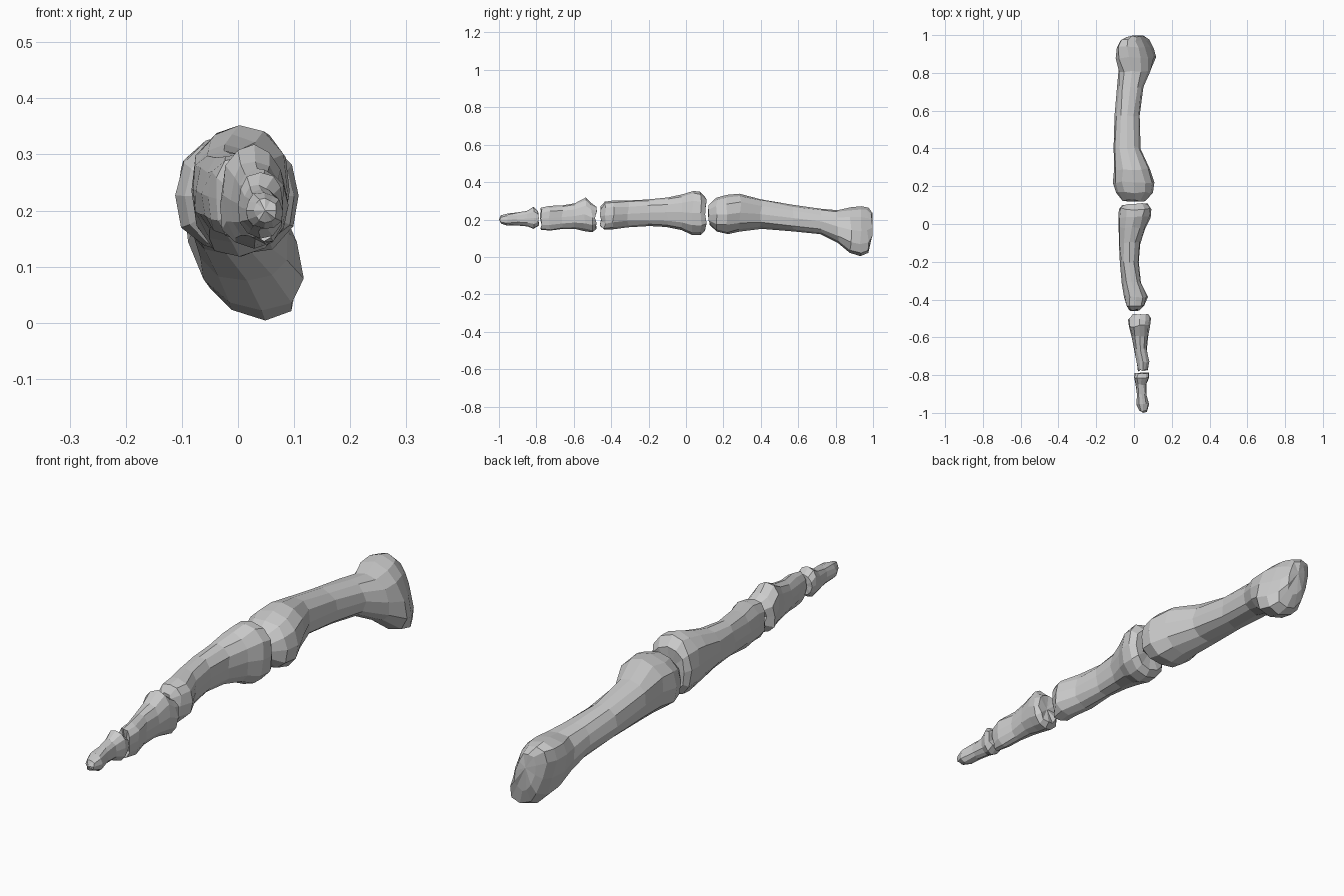
import bpy, bmesh, math, random

random.seed(4)
SIDES = 12


def power(v, p):
    return math.copysign(abs(v) ** p, v)


def bone(name, rings, start_tip, end_tip, shear=None, waist=None, jitter=0.004):
    """Loft rings of (y, x min, x max, z min, z max) and close both joint ends."""
    shear, waist = shear or {}, waist or {}
    bm = bmesh.new()
    loops = []
    for k, (y, x0, x1, z0, z1) in enumerate(rings):
        cx, cz, rx, rz = (x0 + x1) / 2, (z0 + z1) / 2, (x1 - x0) / 2, (z1 - z0) / 2
        loop = []
        for i in range(SIDES):
            a = 2 * math.pi * i / SIDES
            c, s = power(math.cos(a), 0.88), power(math.sin(a), 0.88)
            # waist pinches the sides into two lobes, shear leans the section
            px = cx + rx * c * (1 - waist.get(k, 0) * abs(c) ** 3) + shear.get(k, 0) * rz * s
            py = y + random.uniform(-1, 1) * jitter * 1.5
            pz = cz + rz * s
            if i % 3:
                px += random.uniform(-1, 1) * jitter
                pz += random.uniform(-1, 1) * jitter
            loop.append(bm.verts.new((px, py, pz)))
        loops.append(loop)
    for a, b in zip(loops, loops[1:]):
        for i in range(SIDES):
            j = (i + 1) % SIDES
            bm.faces.new((a[i], a[j], b[j], b[i]))
    for loop, tip in ((loops[0], start_tip), (loops[-1], end_tip)):
        v = bm.verts.new(tip)
        for i in range(SIDES):
            bm.faces.new((loop[i], loop[(i + 1) % SIDES], v))
    bmesh.ops.recalc_face_normals(bm, faces=bm.faces)
    mesh = bpy.data.meshes.new(name)
    bm.to_mesh(mesh)
    bm.free()
    ob = bpy.data.objects.new(name, mesh)
    bpy.context.collection.objects.link(ob)
    return ob


# Long base bone with a deep two-lobed head at the back
bone("base_bone", [
    (0.125, -0.06, 0.06, 0.17, 0.28),
    (0.165, -0.095, 0.10, 0.135, 0.317),
    (0.22, -0.112, 0.108, 0.122, 0.332),
    (0.29, -0.105, 0.085, 0.135, 0.338),
    (0.40, -0.108, 0.035, 0.15, 0.308),
    (0.57, -0.103, 0.03, 0.137, 0.278),
    (0.72, -0.09, 0.05, 0.122, 0.257),
    (0.81, -0.082, 0.088, 0.075, 0.25),
    (0.88, -0.094, 0.11, 0.022, 0.266),
    (0.935, -0.094, 0.106, 0.004, 0.271),
    (0.972, -0.073, 0.08, 0.022, 0.263),
    (0.992, -0.035, 0.045, 0.08, 0.235),
], (0.0, 0.118, 0.23), (0.0, 0.998, 0.18),
    shear={7: -0.15, 8: -0.28, 9: -0.32, 10: -0.3, 11: -0.2},
    waist={8: 0.05, 9: 0.2, 10: 0.2})

# Second bone
bone("middle_bone", [
    (-0.455, -0.03, 0.03, 0.165, 0.27),
    (-0.435, -0.045, 0.06, 0.147, 0.295),
    (-0.39, -0.053, 0.074, 0.148, 0.302),
    (-0.31, -0.065, 0.037, 0.158, 0.302),
    (-0.20, -0.075, 0.025, 0.165, 0.307),
    (-0.10, -0.08, 0.033, 0.16, 0.318),
    (-0.02, -0.081, 0.06, 0.143, 0.336),
    (0.035, -0.083, 0.088, 0.118, 0.352),
    (0.08, -0.08, 0.092, 0.118, 0.35),
    (0.105, -0.062, 0.075, 0.14, 0.315),
], (0.0, -0.45, 0.22), (0.0, 0.1, 0.23), waist={0: 0.1, 1: 0.12})

# Third bone with a raised spur at its joint
bone("outer_bone", [
    (-0.775, 0.018, 0.075, 0.145, 0.262),
    (-0.73, 0.01, 0.084, 0.141, 0.273),
    (-0.66, 0.0, 0.068, 0.15, 0.275),
    (-0.595, -0.013, 0.075, 0.15, 0.287),
    (-0.54, -0.027, 0.085, 0.138, 0.318),
    (-0.505, -0.032, 0.09, 0.132, 0.287),
    (-0.482, -0.01, 0.078, 0.15, 0.268),
], (0.045, -0.765, 0.2), (0.035, -0.487, 0.21), waist={0: 0.1, 1: 0.1})

# Small tip bone
bone("tip_bone", [
    (-0.99, 0.028, 0.068, 0.178, 0.222),
    (-0.955, 0.014, 0.08, 0.168, 0.232),
    (-0.90, 0.015, 0.066, 0.168, 0.238),
    (-0.85, 0.008, 0.065, 0.163, 0.246),
    (-0.812, 0.0, 0.08, 0.15, 0.268),
    (-0.788, 0.004, 0.078, 0.168, 0.245),
], (0.048, -1.0, 0.2), (0.04, -0.79, 0.205), jitter=0.003)
